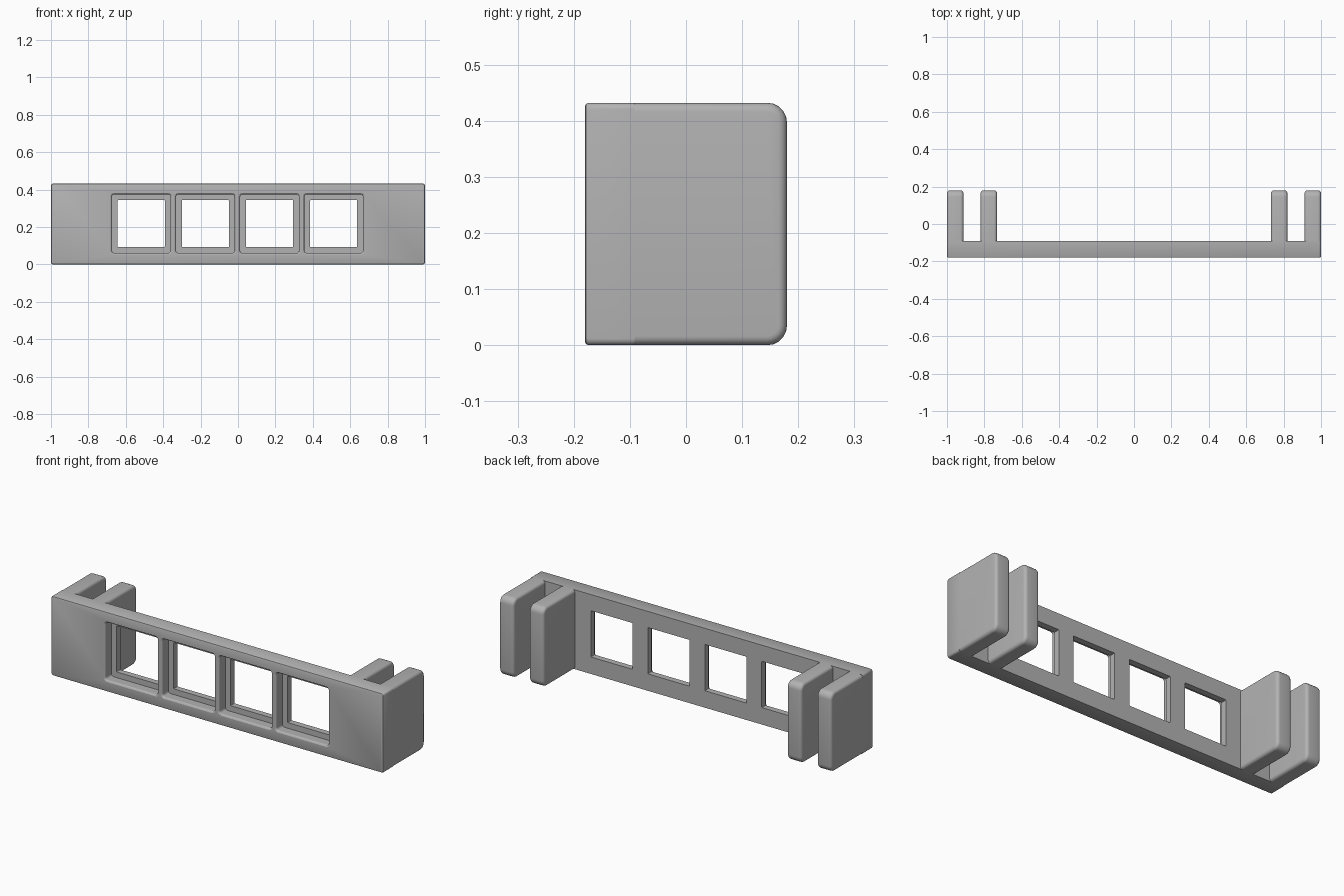
import bpy, bmesh, math

cube = bpy.data.objects.get("Cube")
if cube:
    bpy.data.objects.remove(cube, do_unlink=True)

GREY = (0.45, 0.45, 0.45, 1)
grey = bpy.data.materials.new("matte grey")
grey.use_nodes = True
grey.diffuse_color = GREY
grey.node_tree.nodes["Principled BSDF"].inputs["Base Color"].default_value = GREY

HEIGHT, FRONT, PLATE_BACK, BACK = 0.432, -0.18, -0.092, 0.18
MID = HEIGHT / 2


def arc(cx, cy, r, start, steps=5):
    """Quarter-circle points, anticlockwise from the start angle."""
    angles = [math.radians(start + 90 * i / steps) for i in range(steps + 1)]
    return [(cx + r * math.cos(a), cy + r * math.sin(a)) for a in angles]


def rounded_rect(hw, hh, r):
    w, h = hw - r, hh - r
    return arc(w, h, r, 0) + arc(-w, h, r, 90) + arc(-w, -h, r, 180) + arc(w, -h, r, 270)


def loft(name, rings):
    """Skin matching rings of 3D points and cap both ends."""
    bm = bmesh.new()
    rows = [[bm.verts.new(p) for p in ring] for ring in rings]
    for a, b in zip(rows, rows[1:]):
        for i in range(len(a)):
            j = (i + 1) % len(a)
            bm.faces.new((a[i], a[j], b[j], b[i]))
    bm.faces.new(rows[0])
    bm.faces.new(rows[-1])
    bmesh.ops.recalc_face_normals(bm, faces=bm.faces)
    mesh = bpy.data.meshes.new(name)
    bm.to_mesh(mesh)
    bm.free()
    obj = bpy.data.objects.new(name, mesh)
    bpy.context.collection.objects.link(obj)
    mesh.materials.append(grey)
    return obj


def smooth(obj):
    bpy.ops.object.select_all(action="DESELECT")
    obj.select_set(True)
    bpy.context.view_layer.objects.active = obj
    bpy.ops.object.shade_smooth_by_angle(angle=math.radians(35))


# Front plate with softened front rim
sections = [(FRONT, 0.006), (FRONT + 0.002, 0.002), (FRONT + 0.006, 0), (PLATE_BACK, 0)]
plate = loft("front_plate", [
    [(x, y, z + MID) for x, z in rounded_rect(1 - s, MID - s, 0.012)]
    for y, s in sections])

# Stepped window openings: rounded rim, deep recess, smaller through hole
LEDGE = FRONT + 0.055
steps = [(FRONT - 0.02, 0.165, 0.02), (FRONT, 0.165, 0.02), (FRONT + 0.003, 0.160, 0.016),
         (FRONT + 0.009, 0.157, 0.014), (LEDGE, 0.157, 0.014),
         (LEDGE, 0.126, 0.004), (PLATE_BACK + 0.02, 0.126, 0.004)]
for i in range(4):
    cx = (i - 1.5) * 0.343 - 0.003
    cutter = loft("window_cutter", [
        [(cx + x, y, z + MID + 0.002) for x, z in rounded_rect(half, half, r)]
        for y, half, r in steps])
    cutter.hide_render = True
    cutter.hide_set(True)
    cut = plate.modifiers.new("window", "BOOLEAN")
    cut.operation, cut.solver, cut.object = "DIFFERENCE", "EXACT", cutter
smooth(plate)


# Clip prongs, filleted all round behind the plate
def prong(name, x0, x1, fillet=0.016, corner=0.035):
    rings = []
    for side in (0, 1):
        for k in range(6):
            a = math.radians(90 * (k if side == 0 else 5 - k) / 5)
            inset = fillet * (1 - math.sin(a))
            depth = fillet * (1 - math.cos(a))
            x = x0 + depth if side == 0 else x1 - depth
            r = corner - inset
            back, top = BACK - inset - r, HEIGHT - inset - r
            outline = arc(back, HEIGHT - top, r, 270) + arc(back, top, r, 0)
            outline += [(PLATE_BACK - 0.008, HEIGHT - inset), (PLATE_BACK - 0.008, inset)]
            rings.append([(x, y, z) for y, z in outline])
    smooth(loft(name, rings))


prong("left_outer_prong", 0.912, 1)
prong("left_inner_prong", 0.732, 0.82)
prong("right_outer_prong", -1, -0.912)
prong("right_inner_prong", -0.82, -0.732)
